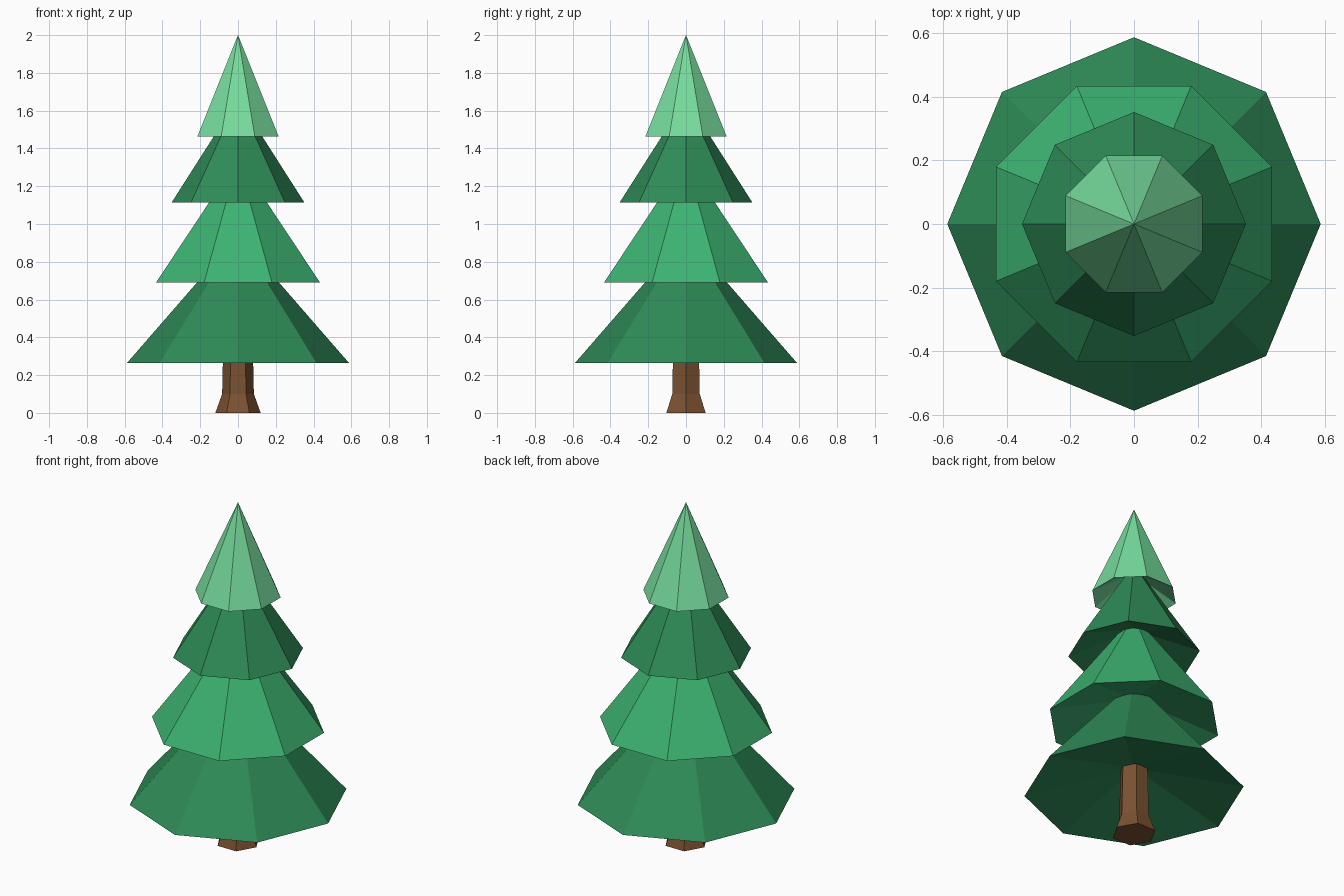
import bpy
import bmesh
from math import cos, sin, pi

cube = bpy.data.objects.get("Cube")
if cube:
    bpy.data.objects.remove(cube, do_unlink=True)


def material(name, rgb):
    mat = bpy.data.materials.new(name)
    mat.use_nodes = True
    mat.diffuse_color = (*rgb, 1)
    mat.node_tree.nodes["Principled BSDF"].inputs["Base Color"].default_value = (*rgb, 1)
    return mat


def turned(name, profile, sides, phase, mat):
    """Flat-faced solid turned round z from (radius, height) pairs; radius 0 is a tip."""
    bm = bmesh.new()
    rings = []
    for r, z in profile:
        if r == 0:
            rings.append([bm.verts.new((0, 0, z))] * sides)
        else:
            angles = [phase + 2 * pi * i / sides for i in range(sides)]
            rings.append([bm.verts.new((r * cos(a), r * sin(a), z)) for a in angles])
    for low, high in zip(rings, rings[1:]):
        for i in range(sides):
            j = (i + 1) % sides
            corners = dict.fromkeys((low[i], low[j], high[j], high[i]))
            bm.faces.new(list(corners))
    bmesh.ops.recalc_face_normals(bm, faces=bm.faces)
    mesh = bpy.data.meshes.new(name)
    bm.to_mesh(mesh)
    bm.free()
    mesh.materials.append(mat)
    obj = bpy.data.objects.new(name, mesh)
    bpy.context.collection.objects.link(obj)
    return obj


bark = material("bark_brown", (0.195, 0.084, 0.03))
deep = material("deep_green", (0.027, 0.258, 0.095))
mid = material("mid_green", (0.045, 0.451, 0.165))
pale = material("pale_green", (0.18, 0.71, 0.33))

# Hexagonal trunk with a flared foot
turned("trunk", [(0, 0), (0.12, 0), (0.084, 0.1), (0.075, 0.5), (0, 0.5)], 6, 0, bark)

# Octagonal foliage tiers with hollowed undersides, each turned half a side
hollow = 0.145
tiers = [
    ("bottom_tier", 0.587, 0.265, 0.94, deep),
    ("lower_middle_tier", 0.47, 0.69, 1.345, mid),
    ("upper_middle_tier", 0.352, 1.113, 1.665, deep),
    ("top_tier", 0.233, 1.462, 2.0, pale),
]
for i, (name, radius, base, tip, mat) in enumerate(tiers):
    profile = [(0, base + hollow), (radius, base), (0, tip)]
    turned(name, profile, 8, (i % 2) * pi / 8, mat)
